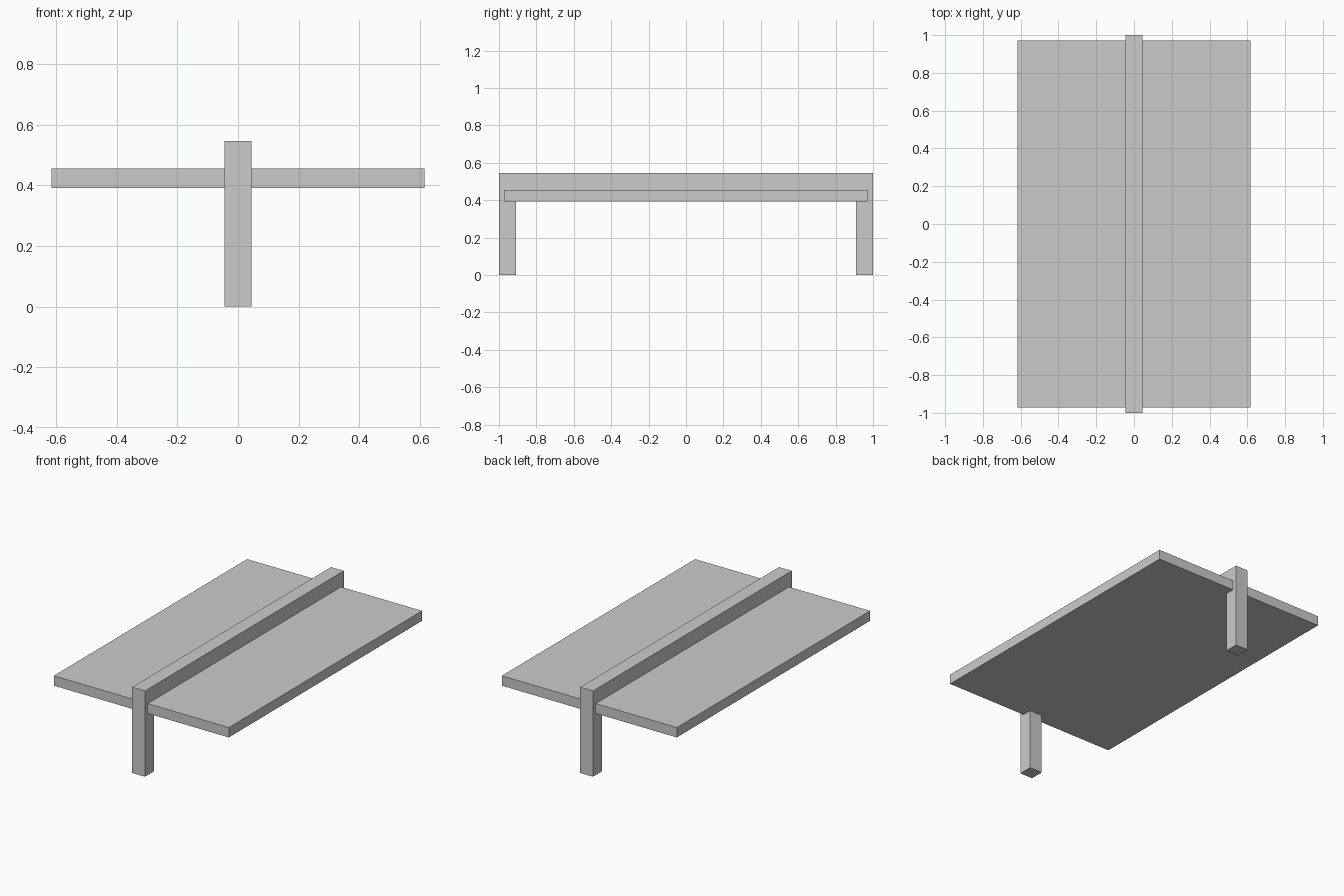
import bpy
import bmesh

cube = bpy.data.objects.get("Cube")
if cube:
    bpy.data.objects.remove(cube, do_unlink=True)

GREY = (0.6, 0.6, 0.6, 1.0)
grey = bpy.data.materials.new("plain grey")
grey.use_nodes = True
grey.diffuse_color = GREY
grey.node_tree.nodes["Principled BSDF"].inputs["Base Color"].default_value = GREY


def extrude_profile(name, profile, half_width):
    """Extrude a closed (y, z) outline symmetrically along x."""
    bm = bmesh.new()
    face = bm.faces.new([bm.verts.new((-half_width, y, z)) for y, z in profile])
    result = bmesh.ops.extrude_face_region(bm, geom=[face])
    moved = [v for v in result["geom"] if isinstance(v, bmesh.types.BMVert)]
    bmesh.ops.translate(bm, verts=moved, vec=(2 * half_width, 0, 0))
    bmesh.ops.recalc_face_normals(bm, faces=bm.faces)
    mesh = bpy.data.meshes.new(name)
    bm.to_mesh(mesh)
    bm.free()
    mesh.materials.append(grey)
    obj = bpy.data.objects.new(name, mesh)
    bpy.context.collection.objects.link(obj)
    return obj


# Overall heights and lengths
top, underside, board_top = 0.546, 0.392, 0.455
end, post_inner, board_end = 1.0, 0.91, 0.972

# Central beam with a post at each end, as one bridge-shaped frame
half = [(end, top), (end, 0), (post_inner, 0), (post_inner, underside)]
mirrored = [(-y, z) for y, z in reversed(half)]
extrude_profile("beam_and_posts", half + mirrored, 0.045)

# Wide flat board held between the posts
extrude_profile("board", [(-board_end, underside), (board_end, underside),
                          (board_end, board_top), (-board_end, board_top)], 0.616)
